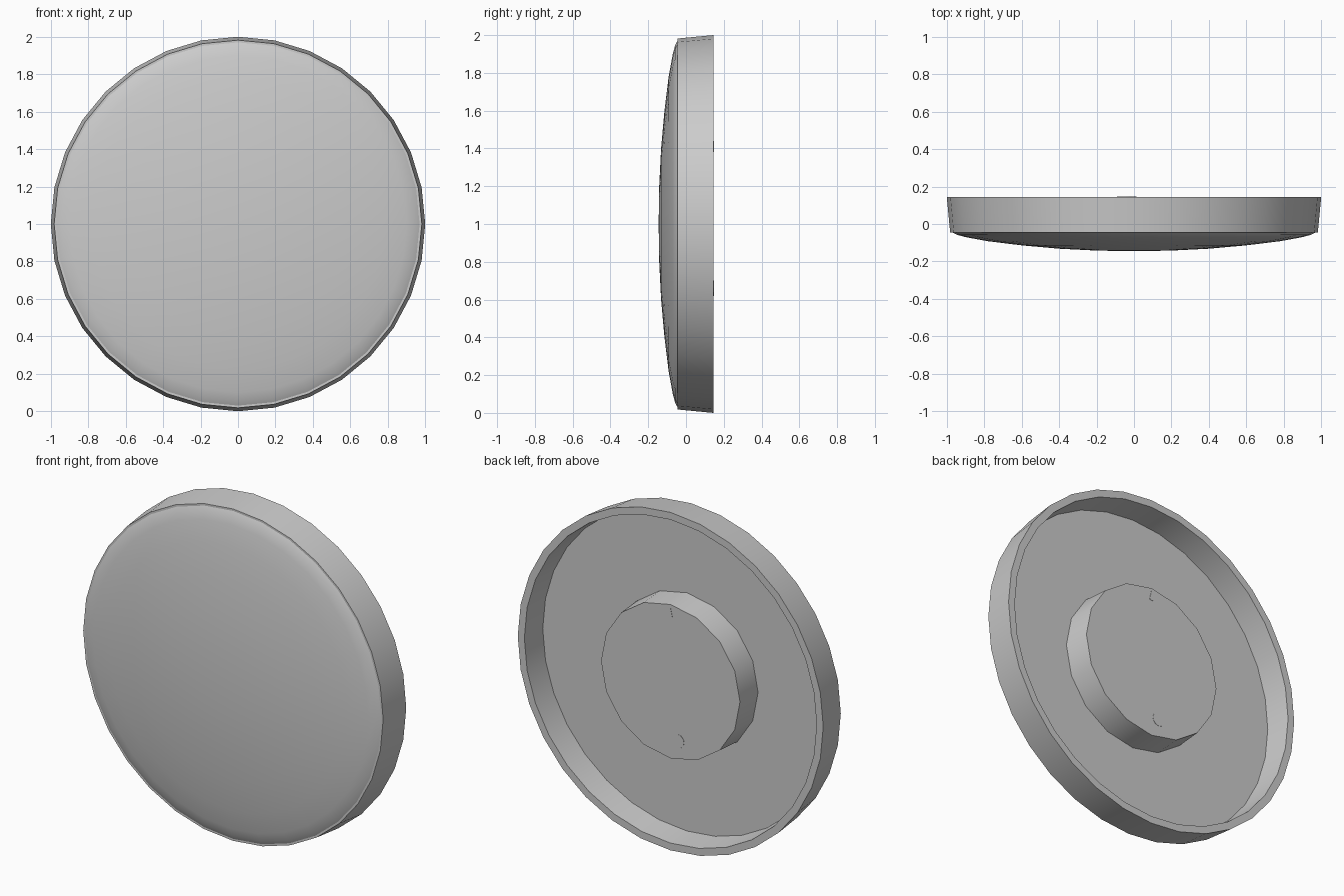
import bpy
import math

default = bpy.data.objects.get("Cube")
if default:
    bpy.data.objects.remove(default, do_unlink=True)

grey = bpy.data.materials.new("light grey")
grey.use_nodes = True
colour = (0.6, 0.6, 0.6, 1)
grey.diffuse_color = colour
grey.node_tree.nodes["Principled BSDF"].inputs["Base Color"].default_value = colour


def lathe(name, profile, sides, x=0, z=1, angle=30):
    """Revolve (radius, y) points, front centre to back centre, around the y axis."""
    verts, rings, faces = [], [], []
    for r, y in profile:
        count = sides if r else 1
        rings.append([len(verts) + i % count for i in range(sides)])
        for i in range(count):
            a = math.tau * i / sides
            verts.append((x + r * math.cos(a), y, z + r * math.sin(a)))
    for a, b in zip(rings, rings[1:]):
        for i in range(sides):
            j = (i + 1) % sides
            quad = (a[i], a[j], b[j], b[i])
            faces.append(tuple(dict.fromkeys(quad)))
    mesh = bpy.data.meshes.new(name)
    mesh.from_pydata(verts, [], faces)
    mesh.materials.append(grey)
    obj = bpy.data.objects.new(name, mesh)
    bpy.context.collection.objects.link(obj)
    bpy.ops.object.select_all(action="DESELECT")
    obj.select_set(True)
    bpy.context.view_layer.objects.active = obj
    bpy.ops.object.shade_smooth_by_angle(angle=math.radians(angle))
    return obj


FRONT, FLOOR, BACK = -0.045, -0.01, 0.145

# Domed face with a softly rounded edge
lathe("domed_face", [(0, -0.145), (0.2, -0.142), (0.4, -0.132), (0.6, -0.114),
                     (0.78, -0.092), (0.9, -0.07), (0.945, -0.058), (0.97, FRONT)], 32)

# Tapered rim, hollow at the back, with a flat floor
lathe("rim_and_floor", [(0.97, FRONT), (0.982, FRONT), (1, BACK), (0.957, BACK),
                        (0.945, FLOOR), (0, FLOOR)], 32)

# Round mounting boss in the middle of the back
lathe("mounting_boss", [(0.465, FLOOR), (0.455, BACK), (0, BACK)], 16)

# Small fixing marks on the boss
lathe("lower_fixing", [(0.04, BACK - 0.01), (0.04, BACK + 0.002), (0, BACK + 0.002)],
      12, x=-0.05, z=0.66)
upper = lathe("upper_fixing", [(0.04, BACK - 0.01), (0.04, BACK + 0.002), (0, BACK + 0.002)],
              3, z=0)
upper.rotation_euler.y = math.radians(-90)
upper.scale.z = 0.4
upper.location.z = 1.4
